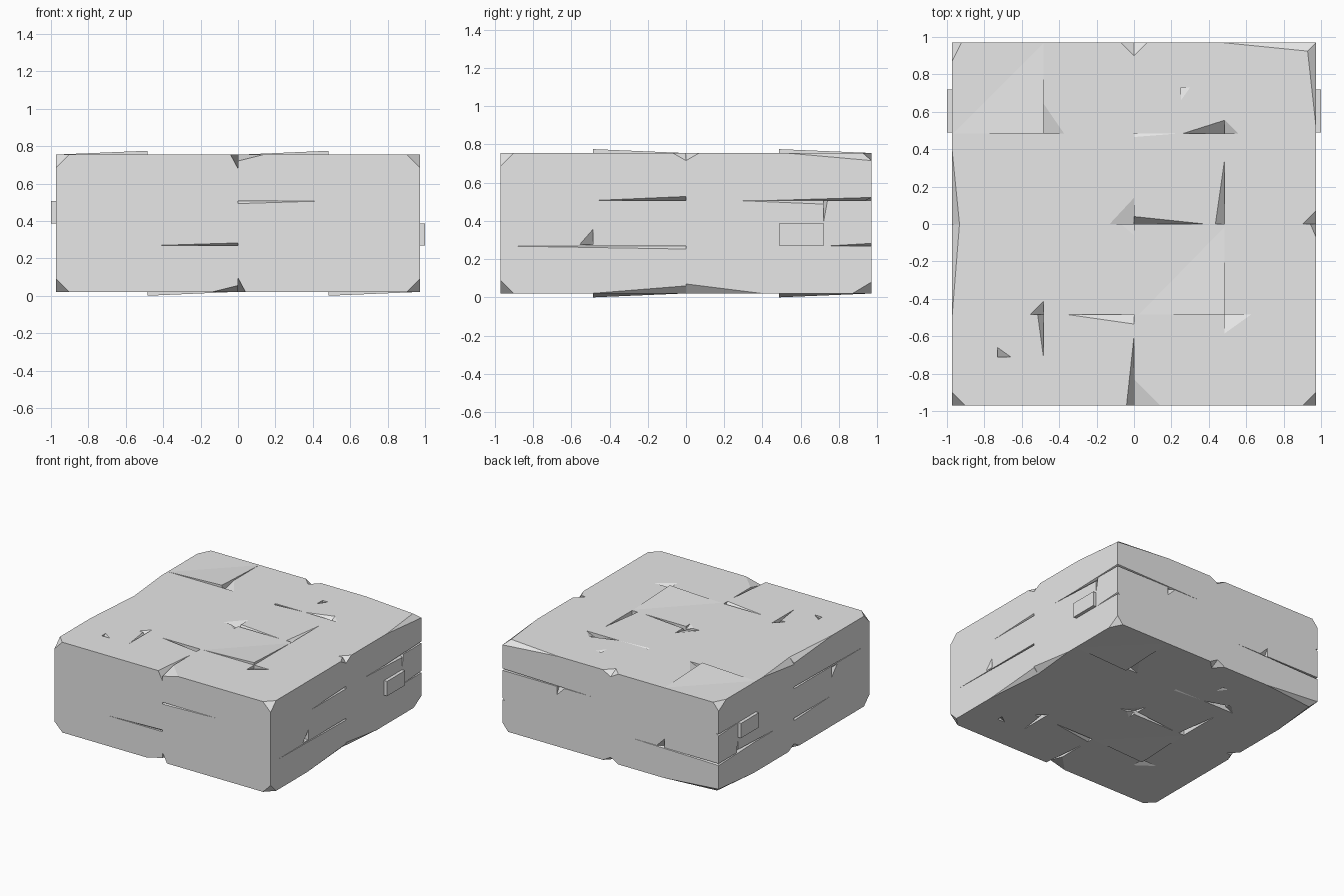
import bpy
import bmesh
from mathutils import Vector, Matrix

cube = bpy.data.objects.get("Cube")
if cube:
    bpy.data.objects.remove(cube, do_unlink=True)

# Working units are hundredths, centred on the slab
X, Y, H = 97.3, 97.0, 36.75
HALF = (X, Y, H)
TO_WORLD = Matrix.Translation((0, 0, 0.3875)) @ Matrix.Scale(0.01, 4)
HALF_TURN = Matrix.Diagonal((-1, 1, -1, 1))
ROW = 12.0      # height of the stone course joints
COL = 48.5      # spacing of the stone columns

stone = bpy.data.materials.new("grey stone")
stone.use_nodes = True
grey = (0.8, 0.8, 0.8, 1)
stone.diffuse_color = grey
stone.node_tree.nodes["Principled BSDF"].inputs["Base Color"].default_value = grey


def make_object(name, bm):
    bmesh.ops.recalc_face_normals(bm, faces=bm.faces)
    mesh = bpy.data.meshes.new(name)
    bm.transform(TO_WORLD)
    bm.to_mesh(mesh)
    bm.free()
    mesh.materials.append(stone)
    obj = bpy.data.objects.new(name, mesh)
    bpy.context.collection.objects.link(obj)
    return obj


def add_box(bm, low, high, turn=Matrix()):
    low, high = Vector(low), Vector(high)
    matrix = turn @ Matrix.Translation((low + high) / 2) @ Matrix.Diagonal((*(high - low), 1))
    bmesh.ops.create_cube(bm, size=1, matrix=matrix)


def add_shard(bm, corner, arms, cutting):
    """Three-armed wedge, added twice by the slab's half-turn symmetry."""
    corner, arms = Vector(corner), Vector(arms)
    if cutting:
        # Push the corner out of the slab while keeping the sloping plane
        grow, start = 1, corner.copy()
        for i in range(3):
            if abs(abs(start[i]) - HALF[i]) < 0.01:
                corner[i] += 1 if start[i] > 0 else -1
                grow += 1 / abs(arms[i])
        arms *= grow
    points = [corner]
    for i in range(3):
        tip = corner.copy()
        tip[i] += arms[i]
        points.append(tip)
    for turn in (Matrix(), HALF_TURN):
        verts = [bm.verts.new(turn @ p) for p in points]
        for skip in range(4):
            bm.faces.new([v for i, v in enumerate(verts) if i != skip])


# Chips in the top: x, y, then arm lengths along x, y and down
top_chips = [
    (-COL, COL, 11, 16, 4),
    (25, 73, 5, -7, 2),
    (COL, COL, -22, 7, 6),
    (COL, COL, 7, 7, 3),
    (0, COL, 25, -2, 1),
    (COL, 0, -5, 35, 5),
    (0, 0, 38, 4, 5),
    (0, 0, -13, 14, 3),
    (0, 0, -7, -6, 2),
    (COL, -COL, 14, -10, 3),
    (0, -COL, -35, -5, 4),
    (-COL, -COL, -7, 7, 4),
    (-COL, -COL, -3, -22, 4),
    (-73, -71, 7, 5, 3),
]

# Chips along the rim and at the corners of the top
rim_chips = [
    (0, -Y, -4, 37, 7.5),
    (0, -Y, 14, 14, 3.5),
    (0, Y, -7, 7, 4),
    (0, Y, 7, 7, 4),
    (-X, 0, 4, 40, 5),
    (-X, 0, 4, 50, 4),
    (X, 0, 7, 7, 4),
    (X, 0, 3, 7, 4),
    (-X, -Y, 7, 7, 7),
    (X, -Y, 7, 7, 7),
    (-X, Y, 5, 10, 6),
    (X, Y, 50, 5, 4),
    (X, Y, 5, 45, 4),
]
# Which way each rim chip runs along y
rim_sides = [1, 1, -1, -1, 1, -1, 1, -1, 1, 1, -1, -1, -1]

# Chips and joints on the left side: y, z, then arms inward and along y, z
side_chips = [
    (0, ROW, 3, -46, 2),
    (72, ROW, 3, -48, -2),
    (72, ROW, 5, 2, -11),
    (Y, ROW, 3, -50, 1.5),
    (Y, -ROW, 2, -25, 1.5),
    (-COL, -11, 4, -7, 8),
    (0, -ROW, 2, -90, -1.5),
]

cut = bmesh.new()
for x, y, dx, dy, depth in top_chips:
    add_shard(cut, (x, y, H), (dx, dy, -depth), True)
for (x, y, dx, dy, depth), way in zip(rim_chips, rim_sides):
    along = dx if x == 0 else -dx if x > 0 else dx
    add_shard(cut, (x, y, H), (along, dy * way, -depth), True)
for y, z, depth, dy, dz in side_chips:
    add_shard(cut, (X, y, z), (-depth, dy, dz), True)
# Front joint, back joint and back chip
add_shard(cut, (0, -Y, ROW), (COL, 2, -1.5), True)
add_shard(cut, (X, Y, ROW), (-80, -3, 1.5), True)
add_shard(cut, (COL, Y, ROW), (-7, -4, -7), True)
cutter = make_object("chip_cutter", cut)
cutter.hide_render = True

# Main slab with all chips carved out
bm = bmesh.new()
add_box(bm, (-X, -Y, -H), (X, Y, H))
slab = make_object("stone_slab", bm)
carve = slab.modifiers.new("chips", "BOOLEAN")
carve.operation = "DIFFERENCE"
carve.solver = "EXACT"
carve.use_self = True
carve.object = cutter
bpy.context.view_layer.objects.active = slab
bpy.ops.object.modifier_apply(modifier=carve.name)
bpy.data.objects.remove(cutter, do_unlink=True)

# Slightly tilted stones standing proud of the top and bottom
bm = bmesh.new()
add_shard(bm, (-COL, COL, H), (-48, 48, 2), False)
add_shard(bm, (COL, -COL, H), (-46, 47, 2), False)
make_object("tilted_stones", bm)

# Small pegs on the two sides
bm = bmesh.new()
for turn in (Matrix(), HALF_TURN):
    add_box(bm, (X - 5, 49, -ROW), (100, 72, 0), turn)
make_object("side_pegs", bm)
